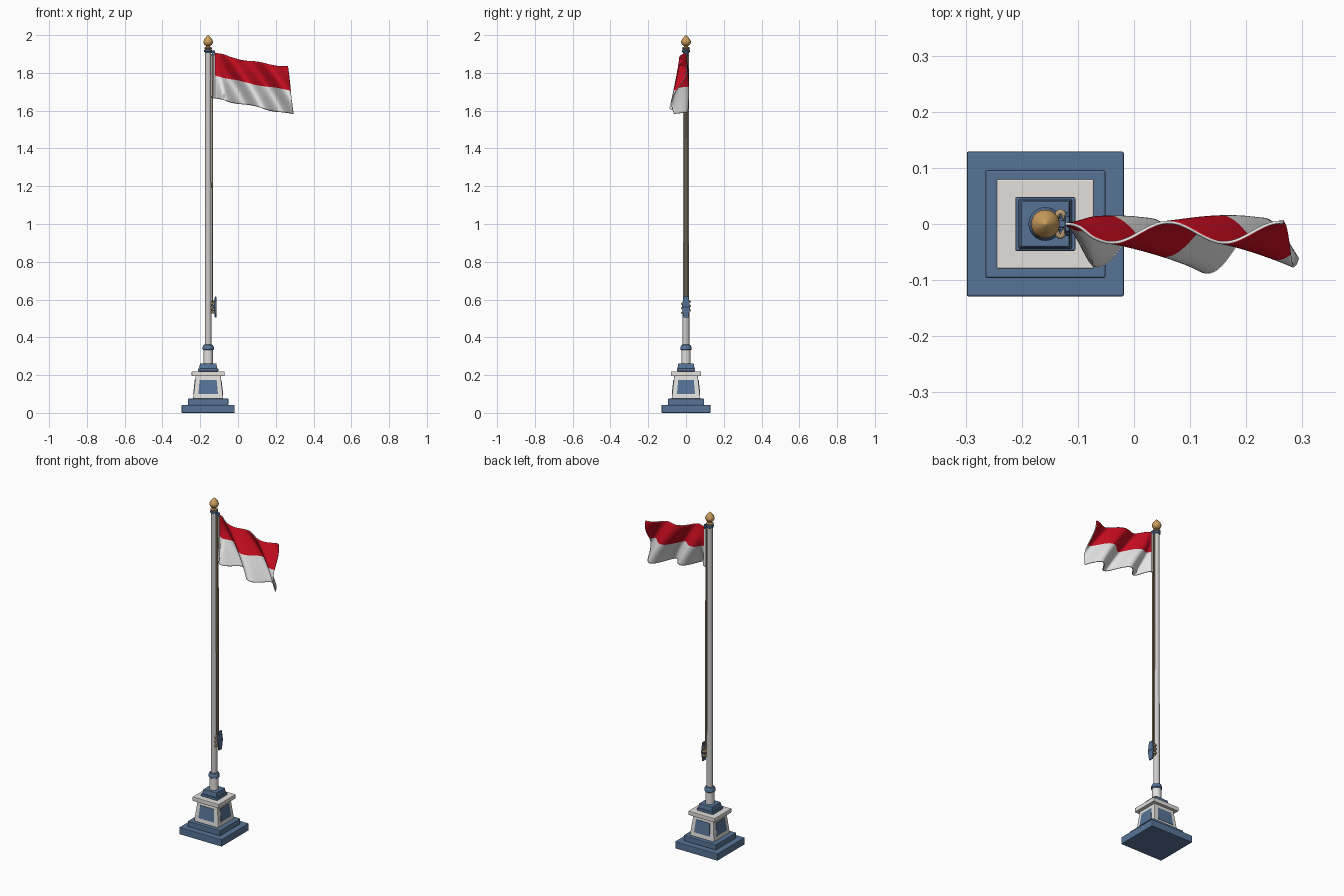
import bpy, bmesh, math

if "Cube" in bpy.data.objects:
    bpy.data.objects.remove(bpy.data.objects["Cube"])

CX = -0.158  # pole axis


def mat(name, r, g, b):
    m = bpy.data.materials.new(name)
    m.diffuse_color = (r, g, b, 1)
    m.use_nodes = True
    m.node_tree.nodes["Principled BSDF"].inputs["Base Color"].default_value = m.diffuse_color
    return m


BLUE = mat("slate_blue", 0.095, 0.175, 0.31)
WHITE = mat("stone_white", 0.76, 0.74, 0.72)
POLE = mat("pole_grey", 0.62, 0.61, 0.60)
RED = mat("flag_red", 0.60, 0.004, 0.015)
CLOTH = mat("flag_white", 0.78, 0.78, 0.78)
GOLD = mat("gold", 0.60, 0.34, 0.11)
ROPE = mat("rope_tan", 0.50, 0.36, 0.20)


def make(name, bm, *mats, smooth=True):
    bmesh.ops.recalc_face_normals(bm, faces=bm.faces)
    me = bpy.data.meshes.new(name)
    bm.to_mesh(me)
    bm.free()
    ob = bpy.data.objects.new(name, me)
    bpy.context.collection.objects.link(ob)
    for m in mats:
        me.materials.append(m)
    if smooth:
        bpy.ops.object.select_all(action='DESELECT')
        ob.select_set(True)
        bpy.context.view_layer.objects.active = ob
        bpy.ops.object.shade_smooth_by_angle(angle=math.radians(40))
    return ob


def frustum(name, m, z0, z1, b, t=None, bevel=0.003, cx=CX):
    """Four-sided block with half sizes b at the bottom and t at the top."""
    t = t or b
    bm = bmesh.new()
    rings = []
    for z, (hx, hy) in ((z0, b), (z1, t)):
        rings.append([bm.verts.new((cx + sx * hx, sy * hy, z))
                      for sx, sy in ((-1, -1), (1, -1), (1, 1), (-1, 1))])
    lo, hi = rings
    bm.faces.new(lo)
    bm.faces.new(hi)
    for i in range(4):
        j = (i + 1) % 4
        bm.faces.new((lo[i], lo[j], hi[j], hi[i]))
    ob = make(name, bm, m, smooth=False)
    if bevel:
        mod = ob.modifiers.new("bevel", 'BEVEL')
        mod.width = bevel
        mod.segments = 2
    return ob


def lathe(name, m, profile, cx=CX, cy=0, n=32):
    bm = bmesh.new()
    rings = [[bm.verts.new((cx + r * math.cos(2 * math.pi * i / n),
                            cy + r * math.sin(2 * math.pi * i / n), z))
              for i in range(n)] for r, z in profile]
    for a, b in zip(rings, rings[1:]):
        for i in range(n):
            j = (i + 1) % n
            bm.faces.new((a[i], a[j], b[j], b[i]))
    bm.faces.new(rings[0])
    bm.faces.new(rings[-1])
    return make(name, bm, m)


def tube(name, m, pts, r, cyclic=False):
    cu = bpy.data.curves.new(name, 'CURVE')
    cu.dimensions = '3D'
    cu.bevel_depth = r
    cu.bevel_resolution = 2
    cu.use_fill_caps = True
    sp = cu.splines.new('POLY')
    sp.points.add(len(pts) - 1)
    for p, co in zip(sp.points, pts):
        p.co = (*co, 1)
    sp.use_cyclic_u = cyclic
    cu.materials.append(m)
    ob = bpy.data.objects.new(name, cu)
    bpy.context.collection.objects.link(ob)
    return ob


# Stepped base and pedestal
frustum("base_lower_step", BLUE, 0, 0.042, (0.14, 0.129))
frustum("base_upper_step", BLUE, 0.042, 0.075, (0.107, 0.096))
frustum("pedestal", WHITE, 0.075, 0.2, (0.08, 0.076), (0.066, 0.062))
frustum("pedestal_panel_front_back", BLUE, 0.1, 0.175, (0.052, 0.0754), (0.045, 0.0670), 0)
frustum("pedestal_panel_sides", BLUE, 0.1, 0.175, (0.0792, 0.048), (0.0708, 0.041), 0)
frustum("pedestal_cap", WHITE, 0.195, 0.22, (0.087, 0.08))
frustum("plinth_lower", BLUE, 0.22, 0.235, (0.0535, 0.048))
frustum("plinth_upper", BLUE, 0.235, 0.262, (0.048, 0.045), (0.043, 0.041))

# Pole, sleeve and collars
lathe("pole_sleeve", WHITE, [(0.025, 0.26), (0.025, 0.338)])
lathe("sleeve_ring", BLUE, [(0.026, 0.332), (0.030, 0.336), (0.030, 0.348), (0.024, 0.36), (0.016, 0.362)])
lathe("pole", POLE, [(0.0175, 0.34), (0.0155, 1.915)])
lathe("pole_top_collar", BLUE, [(0.016, 1.908), (0.021, 1.912), (0.021, 1.922), (0.014, 1.926)])

# Finial
lathe("finial", GOLD, [(0.013, 1.924), (0.020, 1.928), (0.020, 1.934), (0.011, 1.938), (0.011, 1.943),
                       (0.020, 1.949), (0.0255, 1.960), (0.0255, 1.967), (0.021, 1.978),
                       (0.011, 1.990), (0.004, 1.998), (0.001, 2.0)])

# Pulley at the pole top
frustum("pulley_arm", BLUE, 1.904, 1.918, (0.014, 0.006), bevel=0.002, cx=-0.136)
frustum("pulley_block", BLUE, 1.892, 1.912, (0.006, 0.010), bevel=0.002, cx=-0.131)

# Halyard: two lines from the cleat to the pulley
for side, y in (("left", -0.006), ("right", 0.006)):
    tube("halyard_" + side, ROPE, [(-0.135, y, 0.56), (-0.136, y, 1.9)], 0.0035)

# Cleat with wound rope
frustum("cleat_post", BLUE, 0.55, 0.57, (0.014, 0.009), bevel=0.002, cx=-0.132)
frustum("cleat_upper_horn", BLUE, 0.56, 0.616, (0.005, 0.022), (0.004, 0.013), 0.002, -0.119)
frustum("cleat_lower_horn", BLUE, 0.504, 0.56, (0.004, 0.013), (0.005, 0.022), 0.002, -0.119)
for k in range(5):
    z = 0.536 + 0.012 * k
    tilt = 0.006 * (-1) ** k
    pts = [(-0.131 + 0.009 * math.cos(a), 0.022 * math.sin(a), z + tilt * math.sin(a))
           for a in (2 * math.pi * i / 20 for i in range(20))]
    tube(f"rope_coil_{k + 1}", ROPE, pts, 0.005, True)

# Hoist sleeve of the flag, with ties to the halyard
tube("flag_hoist_sleeve", CLOTH, [(-0.126, 0, 1.665), (-0.126, 0, 1.905)], 0.006)
for label, z in (("lower", 1.672), ("upper", 1.896)):
    tube("flag_tie_" + label, BLUE, [(-0.142, 0, z), (-0.124, 0, z)], 0.005)


# Waving flag: diagonal folds that deepen toward the lower edge
def flag_point(u, t):
    x = -0.125 + u * (0.39 + 0.027 * t)
    top = 1.908 - 0.115 * u + 0.042 * u * u
    low = 1.666 - 0.087 * u
    z = top + (low - top) * t
    crest = 0.06 + 0.21 * t - 0.04 * t * t
    amp = 0.018 + 0.028 * t * t + 0.010 * math.sin(math.pi * t) + 0.012 * t * (u - 0.5)
    mean = -0.015 - 0.018 * t * t - 0.010 * t * u
    wave = math.cos(2 * math.pi * (x - crest) / 0.2)
    env = min(1, u / 0.14)
    env = env * env * (3 - 2 * env)
    z += 0.004 * env * math.sin(2 * math.pi * (x - crest) / 0.2)
    return x, env * (mean + amp * wave), z


NU, NT = 64, 32
bm = bmesh.new()
grid = [[bm.verts.new(flag_point(i / NU, j / NT)) for i in range(NU + 1)] for j in range(NT + 1)]
for j in range(NT):
    for i in range(NU):
        f = bm.faces.new((grid[j][i], grid[j + 1][i], grid[j + 1][i + 1], grid[j][i + 1]))
        f.material_index = 0 if j < NT // 2 else 1
flag = make("flag", bm, RED, CLOTH, CLOTH)
sol = flag.modifiers.new("thickness", 'SOLIDIFY')
sol.thickness = 0.005
sol.offset = 0
sol.material_offset_rim = 1  # pale hem around the cloth
